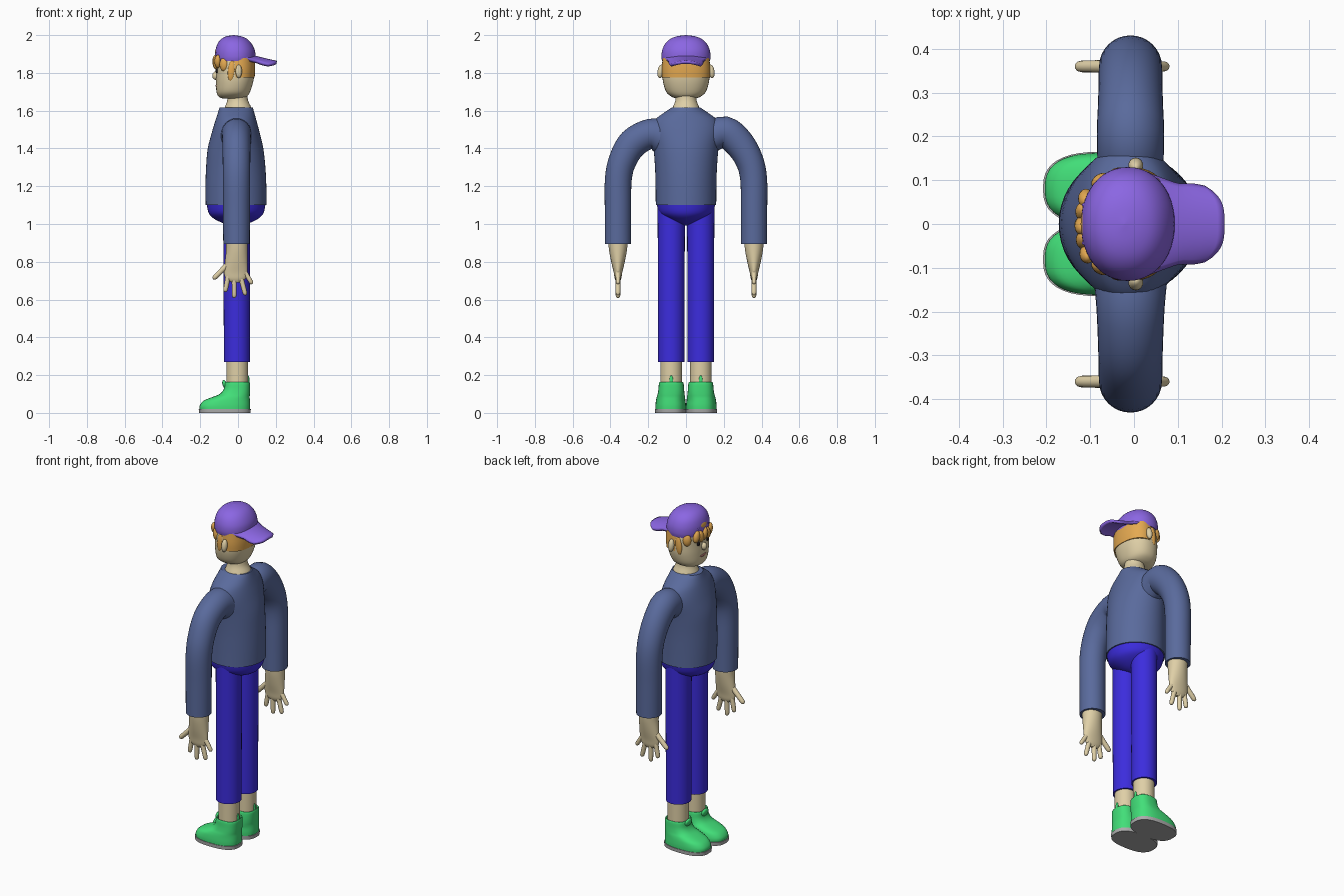
import bpy, bmesh, math
from mathutils import Vector

if "Cube" in bpy.data.objects:
    bpy.data.objects.remove(bpy.data.objects["Cube"])

X, Y, Z = Vector((1, 0, 0)), Vector((0, 1, 0)), Vector((0, 0, 1))


def material(name, r, g, b):
    m = bpy.data.materials.new(name)
    m.diffuse_color = [(c / 255) ** 2.2 for c in (r, g, b)] + [1]
    m.use_nodes = True
    m.node_tree.nodes["Principled BSDF"].inputs["Base Color"].default_value = m.diffuse_color
    return m


skin = material("skin", 222, 206, 165)
hair = material("hair", 228, 168, 82)
purple = material("cap_purple", 138, 102, 226)
shirt = material("shirt_blue", 90, 106, 155)
denim = material("trouser_blue", 62, 48, 220)
green = material("shoe_green", 68, 222, 120)
grey = material("sole_grey", 170, 170, 170)
dark = material("eye_dark", 35, 32, 35)
lip = material("lip", 165, 110, 105)


def finish(ob, mat, mirror=False, angle=40):
    ob.data.materials.append(mat)
    bpy.ops.object.select_all(action='DESELECT')
    ob.select_set(True)
    bpy.context.view_layer.objects.active = ob
    bpy.ops.object.shade_smooth_by_angle(angle=math.radians(angle))
    if mirror:
        m = ob.modifiers.new("mirror", 'MIRROR')
        m.use_axis = (False, True, False)
        m.use_mirror_merge = False
    return ob


def mesh_object(name, bm, mat, mirror=False, angle=40):
    bmesh.ops.recalc_face_normals(bm, faces=bm.faces[:])
    me = bpy.data.meshes.new(name)
    bm.to_mesh(me)
    bm.free()
    ob = bpy.data.objects.new(name, me)
    bpy.context.collection.objects.link(ob)
    return finish(ob, mat, mirror, angle)


def spline(keys, steps):
    keys = [Vector(k) for k in keys]
    out = []
    for i in range(len(keys) - 1):
        b, c = keys[i], keys[i + 1]
        a, d = keys[max(i - 1, 0)], keys[min(i + 2, len(keys) - 1)]
        for j in range(steps):
            t = j / steps
            out.append(0.5 * (2 * b + (c - a) * t + (2 * a - 5 * b + 4 * c - d) * t * t
                              + (3 * b - a - 3 * c + d) * t ** 3))
    return out + [keys[-1]]


def loft(name, mat, keys, axis=X, flat=True, power=2.0, n=32, steps=4, mirror=False):
    """keys: x, y, z, radius along axis, radius across it."""
    pts = spline(keys, steps)
    bm = bmesh.new()
    rings = []
    for i, p in enumerate(pts):
        t = Z
        if not flat:
            t = (Vector(pts[min(i + 1, len(pts) - 1)][:3]) - Vector(pts[max(i - 1, 0)][:3])).normalized()
        w = t.cross(axis).normalized()
        ring = []
        for k in range(n):
            a = 2 * math.pi * k / n
            c, s = math.cos(a), math.sin(a)
            u = math.copysign(abs(c) ** (2 / power), c) * max(p[3], .0005)
            v = math.copysign(abs(s) ** (2 / power), s) * max(p[4], .0005)
            ring.append(bm.verts.new(Vector(p[:3]) + axis * u + w * v))
        rings.append(ring)
    for r, q in zip(rings, rings[1:]):
        for k in range(n):
            bm.faces.new((r[k], r[(k + 1) % n], q[(k + 1) % n], q[k]))
    bm.faces.new(rings[0])
    bm.faces.new(rings[-1])
    return mesh_object(name, bm, mat, mirror)


def ball(name, mat, loc, size, rot=(0, 0, 0), mirror=False):
    bpy.ops.mesh.primitive_uv_sphere_add(segments=20, ring_count=12, radius=1, location=loc, rotation=rot)
    ob = bpy.context.object
    ob.name = name
    ob.scale = size
    bpy.ops.object.transform_apply(location=True, rotation=True, scale=True)
    return finish(ob, mat, mirror, 60)


# Torso, pelvis and neck
loft("sweater_body", shirt, [
    (-.01, 0, 1.10, .161, .16), (-.011, 0, 1.2, .161, .161), (-.012, 0, 1.3, .157, .164),
    (-.013, 0, 1.4, .147, .172), (-.012, 0, 1.49, .125, .185), (-.011, 0, 1.55, .108, .165),
    (-.01, 0, 1.59, .096, .115), (-.01, 0, 1.617, .088, .075)], n=48)
loft("hips", denim, [
    (-.01, 0, .992, .02, .015), (-.01, 0, 1.005, .07, .055), (-.01, 0, 1.03, .12, .105),
    (-.01, 0, 1.06, .146, .142), (-.01, 0, 1.11, .156, .156)], n=48)
loft("neck", skin, [
    (0, 0, 1.59, .08, .08), (0, 0, 1.62, .069, .069), (-.002, 0, 1.66, .054, .055), (-.004, 0, 1.72, .054, .055)])

# Sleeves: the +y one starts with a visible seam
for side, label in ((-1, "right"), (1, "left")):
    start = [(-.008, .12, 1.46, .085, .095), (-.008, .19, 1.477, .078, .08)]
    if side > 0:
        start = [(-.008, .13, 1.46, .075, .08), (-.008, .206, 1.487, .077, .083)]
    path = start + [(-.008, .28, 1.428, .074, .08), (-.008, .334, 1.34, .073, .074),
                    (-.008, .358, 1.24, .072, .071), (-.008, .36, 1.08, .071, .07), (-.008, .36, .895, .07, .07)]
    loft(label + "_sleeve", shirt, [(x, y * side, z, a, b) for x, y, z, a, b in path], flat=False)

# Hands
loft("palm", skin, [
    (-.006, .36, .91, .057, .052), (-.006, .36, .86, .057, .047), (-.009, .36, .8, .06, .036),
    (-.012, .36, .745, .062, .023), (-.012, .36, .71, .052, .017), (-.012, .36, .69, .02, .008)], mirror=True)
for name, a, b, r in (("thumb", (-.05, .79), (-.132, .708), .014), ("index_finger", (-.05, .735), (-.068, .64), .013),
                      ("middle_finger", (-.02, .72), (-.02, .608), .013),
                      ("ring_finger", (.012, .73), (.04, .622), .013),
                      ("little_finger", (.03, .755), (.076, .682), .012)):
    A, B = Vector((a[0], .36, a[1])), Vector((b[0], .36, b[1]))
    ks = [(0, 1.1), (.5, 1), (.85, .95), (.96, .65), (1, .05)]
    loft(name, skin, [(*A.lerp(B, t), r * f, r * f) for t, f in ks], axis=Y, flat=False, n=14, steps=2, mirror=True)

# Legs, ankles and shoes
loft("trouser_leg", denim, [(-.006, .078, .27, .069, .07), (-.006, .078, .7, .07, .071),
                            (-.006, .078, 1.1, .071, .072)], mirror=True)
loft("ankle", skin, [(-.004, .078, .1, .058, .058), (-.004, .078, .3, .058, .058)], mirror=True)
loft("shoe", green, [
    (-.07, .081, .018, .133, .081), (-.069, .081, .04, .133, .081), (-.059, .081, .065, .122, .078),
    (-.038, .08, .083, .10, .075), (-.017, .079, .1, .08, .071), (-.006, .078, .125, .07, .068),
    (-.003, .078, .158, .067, .065), (-.003, .078, .161, .06, .059), (-.003, .078, .14, .056, .056)],
    power=2.6, n=40, mirror=True)
loft("sole", grey, [(-.07, .081, 0, .136, .083), (-.07, .081, .021, .138, .084)],
     power=2.6, n=40, steps=1, mirror=True)
ball("heel_tab", green, (.055, .078, .168), (.006, .01, .03), mirror=True)
ball("shoe_tongue", green, (-.07, .078, .15), (.012, .03, .025), (0, -.3, 0), True)

# Head and face
loft("head", skin, [
    (-.03, 0, 1.664, .05, .05), (-.028, 0, 1.675, .075, .078), (-.025, 0, 1.7, .089, .105),
    (-.018, 0, 1.75, .098, .121), (-.014, 0, 1.8, .101, .125), (-.013, 0, 1.86, .1, .122),
    (-.013, 0, 1.92, .085, .1)], power=2.2, n=40)
ball("ear", skin, (.004, .134, 1.808), (.017, .017, .036), (.15, 0, 0), True)
ball("nose", skin, (-.118, 0, 1.785), (.018, .017, .022))
ball("eye", dark, (-.112, .042, 1.812), (.006, .01, .013), (0, 0, -.35), True)
ball("mouth", lip, (-.112, 0, 1.732), (.007, .032, .008))

# Hair: back band, sideburns, fringe locks
loft("hair_back", hair, [(.004, 0, 1.775, .084, .126), (.004, 0, 1.82, .087, .128), (.004, 0, 1.88, .086, .124)],
     power=2.2, n=40)
ball("sideburn", hair, (-.034, .117, 1.812), (.02, .012, .056), (0, .1, 0), True)
ball("side_lock", hair, (-.075, .098, 1.845), (.024, .017, .036), (0, 0, .5), True)
for i, y in enumerate((-.068, -.036, -.004, .028, .058)):
    ball("fringe_lock_%d" % i, hair, (-.118 + 2.5 * y * y, y, 1.86 - .006 * (i % 2)),
         (.018, .021, .036), (.25 * (-1) ** i, 0, 0))

# Backward cap: crown, brim, rear opening with strap
loft("cap_crown", purple, [
    (-.014, 0, 1.862, .104, .126), (-.014, 0, 1.885, .107, .13), (-.015, 0, 1.92, .104, .126),
    (-.018, 0, 1.955, .09, .11), (-.02, 0, 1.98, .068, .083), (-.022, 0, 1.994, .038, .047),
    (-.022, 0, 2.0, .001, .001)], power=2.1, n=48)
bm = bmesh.new()
nu, nv = 12, 16
grid = []
for i in range(nu + 1):
    u = i / nu
    row = []
    for j in range(nv + 1):
        v = 2 * j / nv - 1
        y = v * (.118 - .03 * min(1, u * 1.8) - .006 * max(0, u - .8) / .2)
        x = .02 + u * (.185 - .045 * abs(v) ** 3.5)
        z = 1.906 - .05 * u ** .8 - 2.6 * y * y * (.6 + .4 * u)
        row.append(bm.verts.new((x, y, z)))
    grid.append(row)
for i in range(nu):
    for j in range(nv):
        bm.faces.new((grid[i][j], grid[i + 1][j], grid[i + 1][j + 1], grid[i][j + 1]))
brim = mesh_object("cap_brim", bm, purple, angle=50)
sol = brim.modifiers.new("thickness", 'SOLIDIFY')
sol.thickness = .016
sol.offset = 0
ball("cap_opening_hair", hair, (-.108, 0, 1.918), (.012, .04, .026), (0, .3, 0))
loft("cap_opening_rim", purple, [
    (-.118 + .03 * math.sin(a) + .004 * abs(math.cos(a)), .043 * math.cos(a), 1.905 + .044 * math.sin(a), .005, .005)
    for a in [math.pi * k / 8 for k in range(9)]], flat=False, n=10, steps=2)
